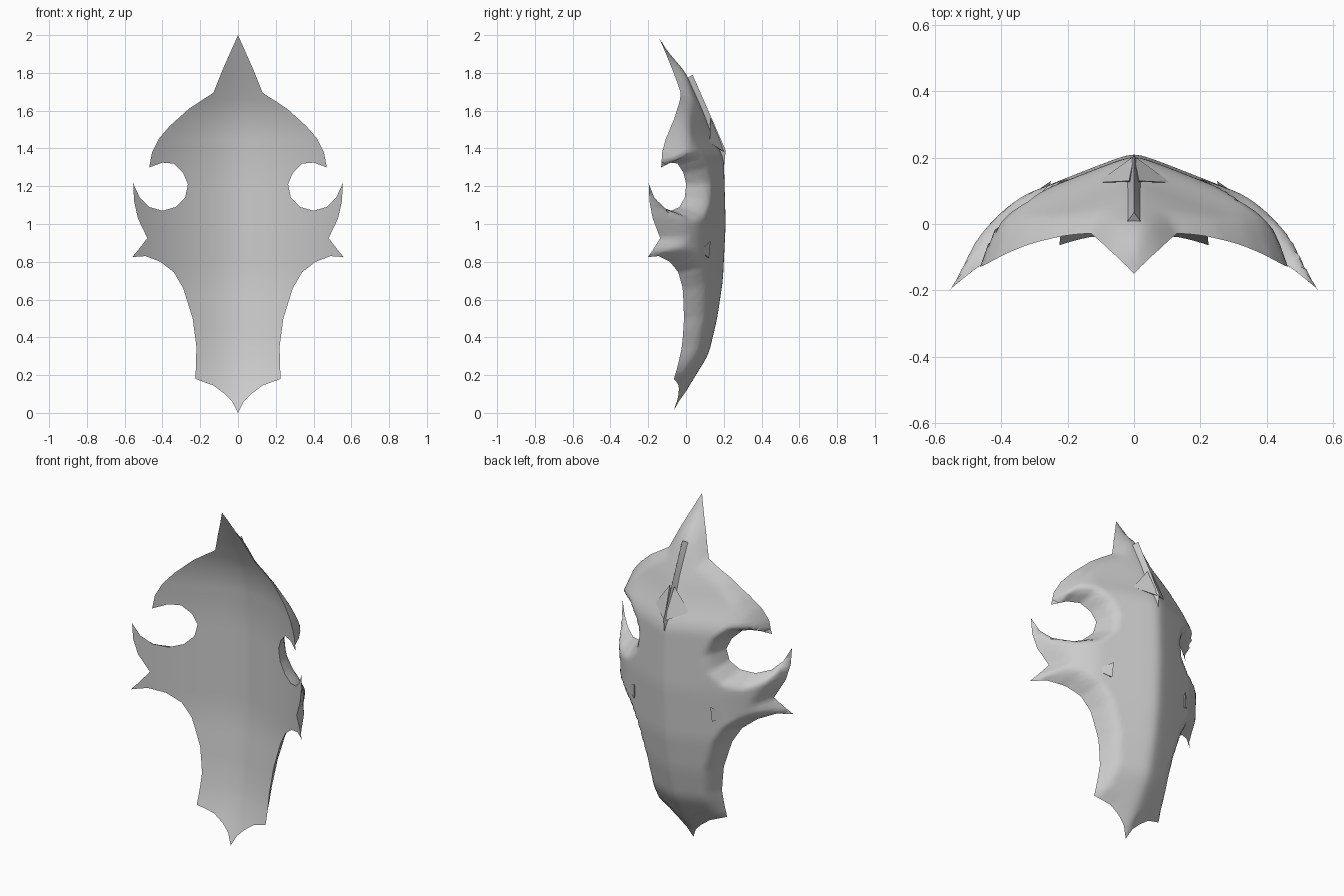
import bpy, bmesh, math
from mathutils import Vector
from mathutils.geometry import delaunay_2d_cdt

if "Cube" in bpy.data.objects:
    bpy.data.objects.remove(bpy.data.objects["Cube"])

grey = bpy.data.materials.new("plain grey")
grey.use_nodes = True
grey.diffuse_color = (0.6, 0.6, 0.6, 1)
grey.node_tree.nodes["Principled BSDF"].inputs["Base Color"].default_value = (0.6, 0.6, 0.6, 1)

# Half outline (x, z): chin, jaw, cheek spike, eye notch, brow, top horn
outline = [Vector(p) for p in (
    (0, 0), (.03, .06), (.07, .1), (.13, .145), (.225, .18), (.22, .35),
    (.24, .5), (.29, .66), (.34, .745), (.41, .8), (.49, .83), (.56, .825),
    (.53, .86), (.48, .925), (.53, 1.03), (.55, 1.12), (.555, 1.215),
    (.52, 1.14), (.47, 1.09), (.4, 1.07), (.33, 1.09), (.28, 1.14),
    (.265, 1.21), (.29, 1.27), (.34, 1.32), (.4, 1.325), (.47, 1.3),
    (.455, 1.38), (.42, 1.45), (.36, 1.52), (.26, 1.61), (.13, 1.695),
    (.08, 1.82), (0, 2))]

# Centre line depth (z, y) of the hollow front and of the domed back
hollow = ((0, -.07), (.18, 0), (.35, .038), (.7, .08), (1.3, .08),
          (1.55, .055), (1.7, -.005), (2, -.15))
dome = ((0, -.07), (.31, .12), (.5, .165), (.7, .195), (1, .21), (1.35, .2),
        (1.47, .14), (1.6, .09), (1.7, .045), (1.8, .0), (1.9, -.085), (2, -.15))


def along(table, z):
    for (a, u), (b, v) in zip(table, table[1:]):
        if z <= b:
            break
    return u + (v - u) * (z - a) / (b - a)


def soft(table, z, reach):
    return sum(along(table, z + reach * i / 4) for i in range(-4, 5)) / 9


def rim_distance(p):
    best = 9
    for a, b in zip(outline, outline[1:]):
        edge = b - a
        t = max(0, min(1, (p - a).dot(edge) / edge.length_squared))
        best = min(best, (p - a - edge * t).length)
    return best


def front_depth(x, z):
    return soft(hollow, z, .09) - .755 * x ** 1.7


def back_depth(x, z):
    front = front_depth(x, z)
    slope = .4 * math.sqrt(x * x + .0009) - .012
    full = soft(dome, z, .04) - slope - 2.6 * max(0, x - .3) ** 2
    rise = min(1, rim_distance(Vector((x, z))) / .06)
    return front + max(.012, full - front) * math.sin(rise * math.pi / 2)


def finish(name, bm, angle):
    bmesh.ops.recalc_face_normals(bm, faces=bm.faces)
    mesh = bpy.data.meshes.new(name)
    bm.to_mesh(mesh)
    bm.free()
    mesh.materials.append(grey)
    obj = bpy.data.objects.new(name, mesh)
    bpy.context.collection.objects.link(obj)
    bpy.ops.object.select_all(action="DESELECT")
    obj.select_set(True)
    bpy.context.view_layer.objects.active = obj
    bpy.ops.object.shade_smooth_by_angle(angle=math.radians(angle))


# Mask shell: fill the outline with an even net, then bend a front and a back skin
step = .02
half = []
for a, b in zip(outline, outline[1:]):
    count = math.ceil((b - a).length / step)
    half += [a.lerp(b, i / count) for i in range(count)]
half.append(outline[-1])
ring = half + [Vector((-p.x, p.y)) for p in half[-2:0:-1]]
net = [Vector((i * step, j * step)) for i in range(-28, 29) for j in range(1, 100)]
net = [p for p in net if rim_distance(Vector((abs(p.x), p.y))) > step * .5]
filled = delaunay_2d_cdt(ring + net, [], [list(range(len(ring)))], 1, 1e-6)

bm = bmesh.new()
for bend in (front_depth, back_depth):
    skin = [bm.verts.new((p.x, bend(abs(p.x), p.y), p.y)) for p in filled[0]]
    for tri in filled[2]:
        bm.faces.new([skin[i] for i in tri])
bmesh.ops.delete(bm, geom=[v for v in bm.verts if not v.link_faces], context="VERTS")
bmesh.ops.remove_doubles(bm, verts=bm.verts, dist=1e-4)
finish("mask_shell", bm, 55)


# Small faceted pieces standing proud of the back
def hull(name, points):
    bm = bmesh.new()
    for p in points:
        bm.verts.new(p)
    bmesh.ops.convex_hull(bm, input=bm.verts)
    finish(name, bm, 25)


hull("forehead_crest", [(0, .035, 1.79), (0, .21, 1.39), (0, .2, 1.29),
                        (.025, .0, 1.77), (-.025, .0, 1.77),
                        (.035, .13, 1.43), (-.035, .13, 1.43)])
for side, label in ((1, "left"), (-1, "right")):
    hull(label + "_crest_wing", [(0, .205, 1.38), (side * .11, .125, 1.43),
                                 (side * .015, .13, 1.56), (0, .12, 1.42)])
    hull(label + "_cheek_barb", [(side * .25, .13, .91), (side * .255, .122, .82),
                                 (side * .33, .075, .86), (side * .27, .06, .85)])
